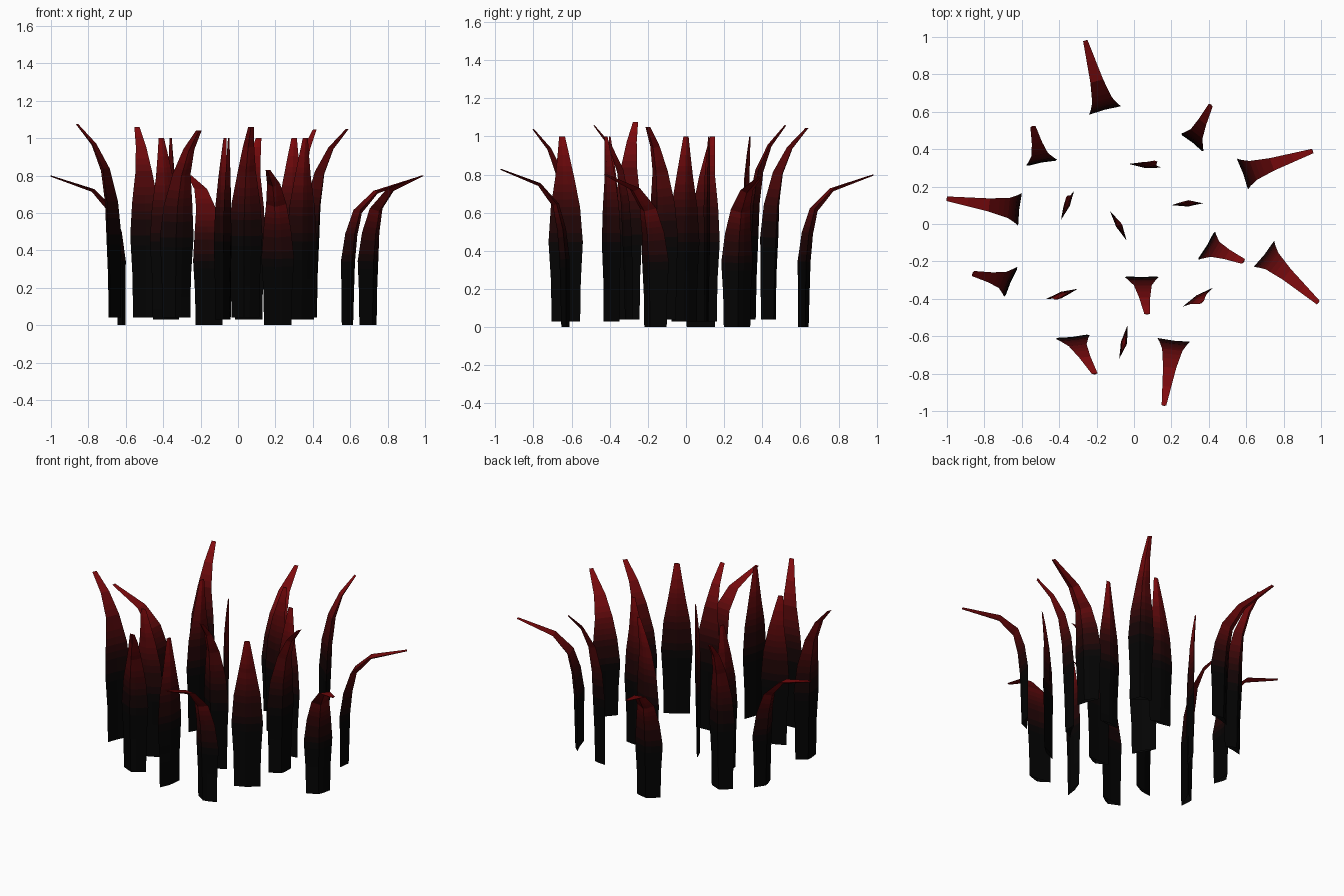
import bpy
from mathutils import Vector

if "Cube" in bpy.data.objects:
    bpy.data.objects.remove(bpy.data.objects["Cube"])

BANDS = 20


def make_gradient():
    # black root to red tip, one material per colour band
    mats = []
    for i in range(BANDS):
        k = max(0.0, (i / (BANDS - 1) - 0.38) / 0.62)
        m = bpy.data.materials.new("blade_colour_%02d" % i)
        m.diffuse_color = (0.001 + 0.22 * k ** 1.9, 0.001 + 0.002 * k, 0.001 + 0.003 * k, 1)
        m.use_nodes = True
        m.node_tree.nodes["Principled BSDF"].inputs["Base Color"].default_value = m.diffuse_color
        mats.append(m)
    return mats


# profile rows: height fraction, width fraction, lean fraction, front depth, back depth
OUTER = [(0, .84, 0, .035, -.004), (.22, .88, 0, .04, -.004), (.43, 1, .0, .045, -.004),
         (.62, .84, .05, .04, -.002), (.78, .62, .15, .03, 0), (.91, .4, .42, .017, 0),
         (1, .14, 1, .006, 0)]
MIDDLE = [(0, .83, 0, .04, -.004), (.22, .87, 0, .045, -.004), (.43, 1, .02, .05, -.004),
          (.6, .85, .08, .045, -.002), (.77, .53, .24, .035, 0), (.9, .33, .56, .017, 0),
          (1, .17, 1, .006, 0)]
INNER = [(0, .83, 0, .012, .008), (.22, .87, 0, .016, .01), (.43, 1, .05, .02, .012),
         (.62, .85, .12, .02, .014), (.78, .55, .3, .016, .012), (.9, .34, .65, .01, .008),
         (1, .17, 1, .004, .003)]

# each blade: left edge x y, right edge x y, tip x y, tip z
OUTER_BLADES = [
    (-.24, .585, -.07, .63, -.26, .98, .80), (-.62, -.01, -.60, .165, -1.0, .135, .80),
    (.55, .35, .61, .185, .955, .39, .79), (.75, -.09, .64, -.23, .985, -.42, .80),
    (.30, -.63, .125, -.61, .16, -.97, .83)]
MIDDLE_BLADES = [
    (-.575, .31, -.41, .34, -.54, .52, 1.06), (.25, .48, .37, .385, .41, .635, 1.045),
    (-.69, -.39, -.62, -.23, -.86, -.265, 1.075), (.43, -.04, .34, -.19, .585, -.20, 1.05),
    (.13, -.28, -.05, -.28, .07, -.48, 1.06), (-.24, -.59, -.42, -.61, -.21, -.80, 1.04)]
INNER_BLADES = [
    (-.03, .32, .145, .30, .11, .335, 1.0), (-.39, .02, -.32, .175, -.36, .14, 1.0),
    (-.04, -.09, -.13, .07, -.07, .0, 1.0), (.20, .10, .37, .11, .30, .12, 1.0),
    (-.30, -.345, -.47, -.40, -.41, -.40, 1.0), (.42, -.34, .26, -.44, .36, -.42, 1.0),
    (-.08, -.72, -.035, -.54, -.05, -.65, 1.0)]


def blade(name, spec, rows, base_z, mats, sub=4):
    lx, ly, rx, ry, tx, ty, tz = spec
    left, right, tip = Vector((lx, ly, 0)), Vector((rx, ry, 0)), Vector((tx, ty, 0))
    mid = (left + right) / 2
    half = (right - left) / 2
    normal = Vector((-half.y, half.x, 0)).normalized()
    if normal.dot(tip - mid) < 0:
        normal.negate()
        half.negate()
    # straight subdivisions between rows carry the colour gradient
    fine = []
    for a, b in zip(rows, rows[1:]):
        fine += [tuple(p + (q - p) * i / sub for p, q in zip(a, b)) for i in range(sub)]
    fine.append(rows[-1])
    path = []
    for row in fine:
        c = mid + (tip - mid) * row[2]
        c.z = base_z + (tz - base_z) * row[0]
        path.append(c)
    verts, faces, bands = [], [], []
    last = len(fine) - 1
    for i, (h, w, lean, front, back) in enumerate(fine):
        # tilt the fold so it stays square to the bending blade
        t = (path[min(last, i + 2)] - path[max(0, i - 2)]).normalized()
        out = (normal * t.z - Vector((0, 0, 1)) * t.dot(normal)).normalized()
        c, side = path[i], half * w
        verts += [c - side, c - side * .3 + out * front * .75, c + side * .1 + out * front,
                  c + side, c - out * back]
    for i in range(last):
        h = (fine[i][0] + fine[i + 1][0]) / 2
        for j in range(5):
            a, b = i * 5 + j, i * 5 + (j + 1) % 5
            faces.append((b, a, a + 5, b + 5))
            bands.append(min(BANDS - 1, int(h * BANDS)))
    n = last * 5
    faces.append(tuple(range(n, n + 5)))
    bands.append(BANDS - 1)
    me = bpy.data.meshes.new(name)
    me.from_pydata(verts, [], faces)
    for m in mats:
        me.materials.append(m)
    for p, b in zip(me.polygons, bands):
        p.material_index = b
    ob = bpy.data.objects.new(name, me)
    bpy.context.collection.objects.link(ob)
    # consistent outward normals
    import bmesh
    bm = bmesh.new()
    bm.from_mesh(me)
    bmesh.ops.recalc_face_normals(bm, faces=bm.faces)
    bm.to_mesh(me)
    bm.free()


mats = make_gradient()
for label, blades, rows, z in (("outer_blade", OUTER_BLADES, OUTER, 0.0),
                               ("middle_blade", MIDDLE_BLADES, MIDDLE, 0.04),
                               ("inner_blade", INNER_BLADES, INNER, 0.03)):
    for n, spec in enumerate(blades):
        blade("%s_%d" % (label, n + 1), spec, rows, z, mats)
